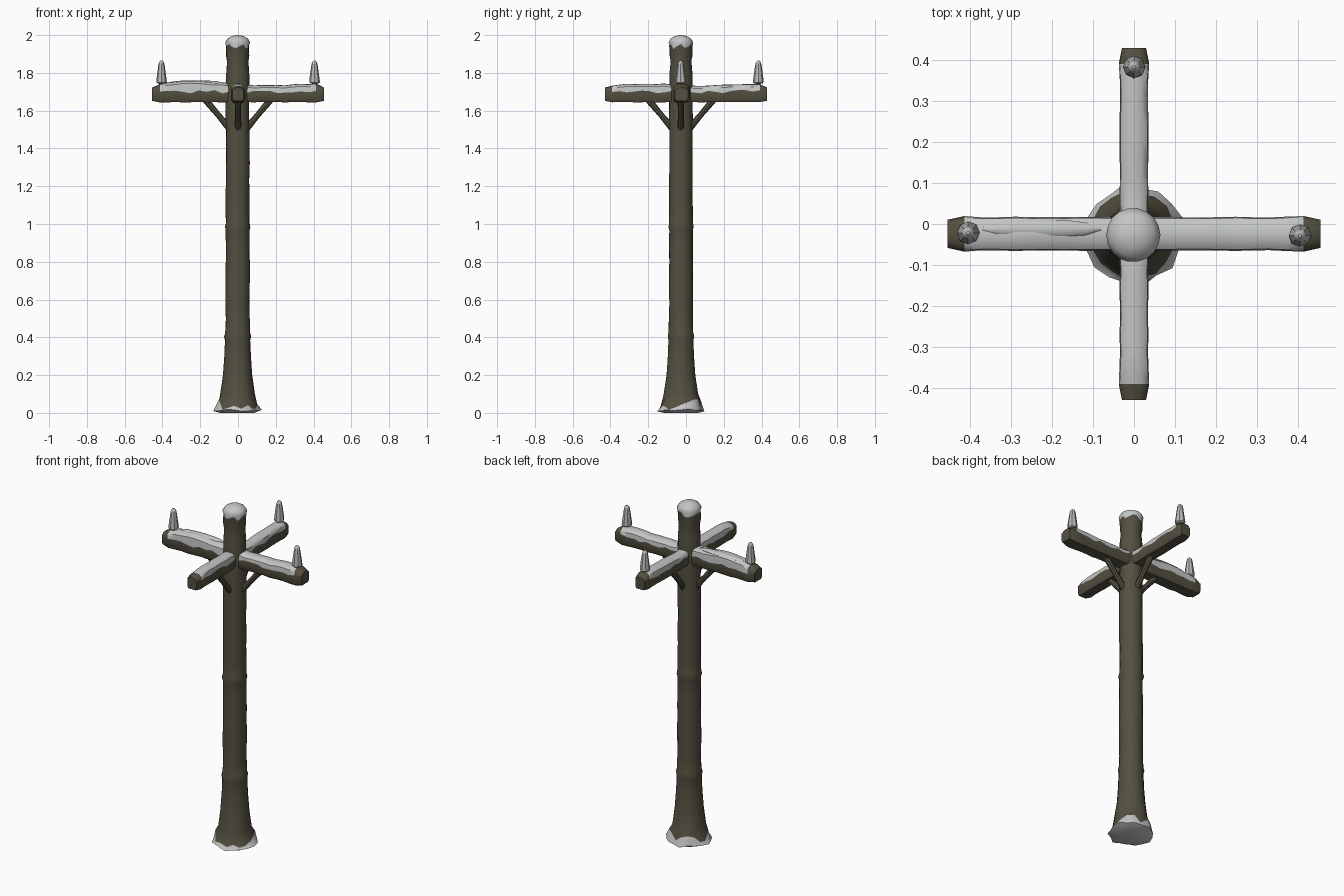
import bpy, bmesh, math, random
from mathutils import Vector

random.seed(4)
if "Cube" in bpy.data.objects:
    bpy.data.objects.remove(bpy.data.objects["Cube"])


def material(name, rgb):
    m = bpy.data.materials.new(name)
    m.use_nodes = True
    m.diffuse_color = (*rgb, 1)
    m.node_tree.nodes["Principled BSDF"].inputs["Base Color"].default_value = (*rgb, 1)
    return m


WOOD = material("weathered wood", (0.088, 0.079, 0.052))
SNOW = material("snow", (0.55, 0.56, 0.56))
GLAZE = material("pale ceramic", (0.48, 0.49, 0.48))
CY = -0.027  # the post stands slightly forward of centre


def jitter(a):
    return random.uniform(-a, a)


def loft(name, rings, mats, rule=None, angle=40):
    """Skin a list of closed rings; rule(ring, side) gives the material index."""
    bm = bmesh.new()
    rows = [[bm.verts.new(p) for p in ring] for ring in rings]
    n = len(rows[0])
    for i in range(len(rows) - 1):
        for j in range(n):
            k = (j + 1) % n
            f = bm.faces.new((rows[i][j], rows[i][k], rows[i + 1][k], rows[i + 1][j]))
            f.material_index = rule(i, j) if rule else 0
    for i, row in ((0, rows[0]), (len(rows) - 2, rows[-1])):
        f = bm.faces.new(row)
        f.material_index = rule(i, -1) if rule else 0
    bmesh.ops.recalc_face_normals(bm, faces=bm.faces)
    mesh = bpy.data.meshes.new(name)
    bm.to_mesh(mesh)
    bm.free()
    for m in mats:
        mesh.materials.append(m)
    mesh.shade_smooth()
    mesh.set_sharp_from_angle(angle=math.radians(angle))
    obj = bpy.data.objects.new(name, mesh)
    bpy.context.collection.objects.link(obj)
    return obj


def circle(x, y, z, r, n, rough=0, wave=0):
    ring = []
    for j in range(n):
        a = math.tau * j / n
        q = r * (1 + jitter(rough))
        ring.append((x + q * math.cos(a), y + q * math.sin(a), z + jitter(wave)))
    return ring


# Post: flared foot with a ragged snow skirt, knotty trunk, snow cap
# each row: height, radius, radial roughness, ragged height
POST = [(0.0, 0.09, 0.04, 0), (0.015, 0.121, 0.07, 0.008), (0.045, 0.106, 0.03, 0.028),
        (0.1, 0.091, 0.02, 0), (0.2, 0.077, 0.01, 0), (0.3, 0.07, 0.01, 0),
        (0.385, 0.067, 0.01, 0), (0.405, 0.071, 0.02, 0.005), (0.425, 0.066, 0.01, 0)]
POST += [(0.5 + 0.075 * k, 0.0635, 0.025, 0.008) for k in range(6)]
POST += [(0.965, 0.063, 0.02, 0), (0.985, 0.068, 0.03, 0.006), (1.005, 0.063, 0.02, 0)]
POST += [(1.08 + 0.08 * k, 0.0625, 0.03, 0.01) for k in range(9)]
POST += [(1.8, 0.061, 0.02, 0), (1.86, 0.056, 0.03, 0), (1.89, 0.061, 0.03, 0)]
cap_start = len(POST)
POST += [(1.937, 0.061, 0.02, 0.018), (1.962, 0.066, 0.01, 0), (1.982, 0.054, 0.01, 0),
         (1.995, 0.032, 0.01, 0), (2.0, 0.01, 0, 0)]
rings = [circle(-0.002, CY, z, r, 18, rough, wave) for z, r, rough, wave in POST]
loft("post", rings, (WOOD, SNOW),
     lambda i, j: 1 if i < 2 or i >= cap_start else 0, angle=50)


# Crossarms: timber section with wavy snow lying on the upper side
def crossarm(name, along, centre, half_len, half_w, tops):
    side = Vector((0, 1, 0)) if along.x else Vector((1, 0, 0))
    stations = 23
    rings = []
    for i in range(stations):
        t = -1 + 2 * i / (stations - 1)
        end = i in (0, stations - 1)
        near_end = i in (1, stations - 2)
        s = 0.84 if end else (1.06 if near_end else 1 + jitter(0.03))
        w = half_w * s
        u = (t + 1) / 2 * (len(tops) - 1)
        k = min(int(u), len(tops) - 2)
        top = tops[k] + (tops[k + 1] - tops[k]) * (u - k) + jitter(0.003)
        low = 1.652 if end else 1.645 + jitter(0.002)
        edge = 1.7 + (0.01 if end else jitter(0.009))
        edge_b = 1.7 + (0.01 if end else jitter(0.009))
        if end:
            top = 1.722
        section = [(-w * 0.8, low), (w * 0.8, low), (w, low + 0.012), (w, edge),
                   (w * 0.93, top - 0.014), (w * 0.55, top - 0.002), (0, top),
                   (-w * 0.55, top - 0.002), (-w * 0.93, top - 0.014),
                   (-w, edge_b), (-w, low + 0.012)]
        base = centre + along * (t * half_len)
        rings.append([base + side * a + Vector((0, 0, h)) for a, h in section])
    return loft(name, rings, (WOOD, SNOW),
                lambda i, j: 1 if 3 <= j <= 8 and 0 < i < stations - 2 else 0)


crossarm("side_crossarm", Vector((1, 0, 0)), Vector((0, -0.024, 0)), 0.455, 0.041,
         (1.732, 1.753, 1.758, 1.75, 1.74, 1.734, 1.734, 1.745, 1.738))
crossarm("front_back_crossarm", Vector((0, 1, 0)), Vector((0, 0, 0)), 0.43, 0.035,
         (1.728, 1.74, 1.745, 1.742, 1.735, 1.732, 1.736, 1.742, 1.735))


# Drift lying in a ridge along the right-hand crossarm
rings = []
for i in range(9):
    t = i / 8
    r = 0.003 + 0.02 * math.sin(math.pi * t) ** 0.5
    c = Vector((-0.37 + 0.29 * t, -0.012, 1.748))
    rings.append([c + Vector((0, r * math.cos(a), 0.55 * r * math.sin(a)))
                  for a in (math.tau * j / 8 for j in range(8))])
loft("snow_drift", rings, (SNOW,), angle=60)


# Slanted braces under the arms
def brace(name, d):
    axis = Vector((0, CY, 0))
    a = axis + d * 0.04 + Vector((0, 0, 1.5))
    b = axis + d * 0.17 + Vector((0, 0, 1.655))
    across = d.cross(Vector((0, 0, 1)))
    normal = (b - a).normalized().cross(across)
    rings = []
    for t, r in ((0, 0.019), (0.5, 0.015), (1, 0.018)):
        rings.append([a.lerp(b, t) + across * (r * math.cos(q)) + normal * (r * math.sin(q))
                      for q in (math.tau * j / 8 for j in range(8))])
    loft(name, rings, (WOOD,))


for name, d in (("left", (1, 0, 0)), ("right", (-1, 0, 0)),
                ("front", (0, -1, 0)), ("back", (0, 1, 0))):
    brace(name + "_brace", Vector(d))


# Insulators: wooden pin with a tapered bell on top
PIN = [(1.7, 0.013), (1.75, 0.012)]
BELL = [(1.744, 0.021), (1.75, 0.028), (1.768, 0.027), (1.81, 0.021),
        (1.845, 0.016), (1.858, 0.012), (1.865, 0.004)]
for name, x, y in (("left", 0.405, -0.028), ("right", -0.405, -0.022), ("back", 0, 0.383)):
    loft(name + "_pin", [circle(x, y, z, r, 8) for z, r in PIN], (WOOD,))
    loft(name + "_insulator", [circle(x, y, z, r, 8, 0.03) for z, r in BELL], (GLAZE,))
